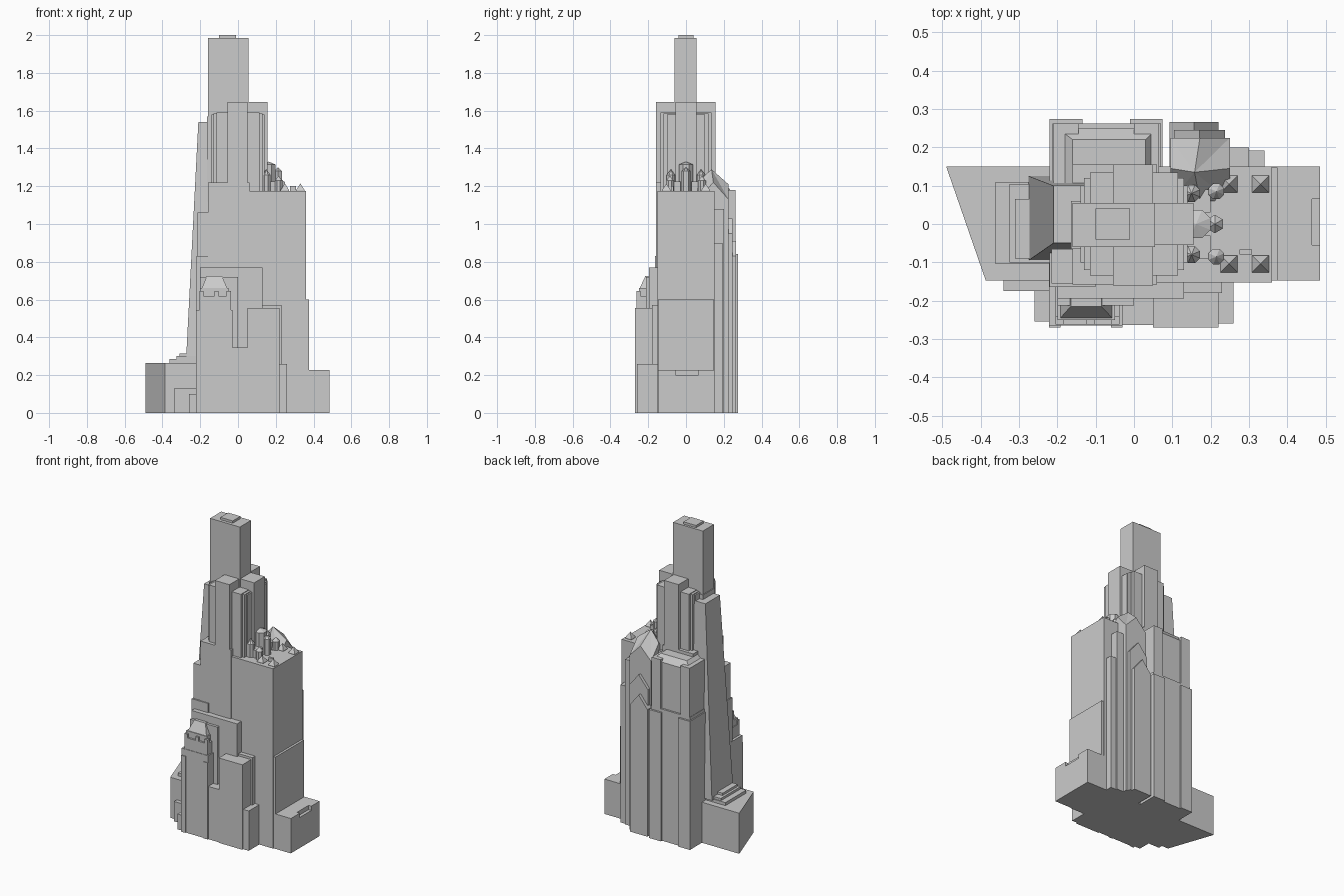
import bpy, math

if "Cube" in bpy.data.objects:
    bpy.data.objects.remove(bpy.data.objects["Cube"])


def mesh(name, verts, faces):
    me = bpy.data.meshes.new(name)
    me.from_pydata(verts, [], faces)
    me.update()
    ob = bpy.data.objects.new(name, me)
    bpy.context.collection.objects.link(ob)
    return ob


def loft(name, low, high):
    """Solid between two vertex rings (counter-clockwise from above)."""
    n = len(low)
    sides = [(i, (i + 1) % n, n + (i + 1) % n, n + i) for i in range(n)]
    return mesh(name, low + high, sides + [tuple(range(n))[::-1], tuple(range(n, 2 * n))])


def rect(x0, x1, y0, y1, z):
    return [(x0, y0, z), (x1, y0, z), (x1, y1, z), (x0, y1, z)]


def box(name, x0, x1, y0, y1, z1, z0=0.0):
    return loft(name, rect(x0, x1, y0, y1, z0), rect(x0, x1, y0, y1, z1))


def peak(name, ring, apex, z0):
    """Walls dropped from a ring to z0, roof planes fanned up to the apex."""
    n = len(ring)
    low = [(x, y, z0) for x, y, z in ring]
    faces = [(i, (i + 1) % n, n + (i + 1) % n, n + i) for i in range(n)]
    faces += [(n + i, n + (i + 1) % n, 2 * n) for i in range(n)]
    return mesh(name, low + ring + [apex], faces + [tuple(range(n))[::-1]])


def gabled(name, x0, x1, y0, y1, eaves, ridge):
    """Slab with a pointed top facing the back."""
    xm = (x0 + x1) / 2
    pts = [(x0, 0), (x1, 0), (x1, eaves), (xm, ridge), (x0, eaves)]
    return loft(name, [(x, y1, z) for x, z in pts][::-1], [(x, y0, z) for x, z in pts][::-1])


def turret(name, x, y, r, z0, z1, z2, sides=8):
    ring = [(x + r * math.cos(math.tau * (i + .5) / sides),
             y + r * math.sin(math.tau * (i + .5) / sides), z1) for i in range(sides)]
    return peak(name, ring, (x, y, z2), z0)


# Central tower and cross-shaped shoulders
box("top_tower", -.16, .055, -.06, .055, 1.985)
box("tower_cap", -.10, -.01, -.04, .04, 2.0, 1.98)
box("shoulder_front_back", -.055, .05, -.16, .155, 1.645)
box("shoulder_right", 0, .155, -.055, .055, 1.645)
for sx in (-1, 1):
    for sy in (-1, 1):
        for i, (w, d) in enumerate([(.115, .135), (.13, .12), (.14, .1)]):
            box("corner_pier", *sorted((sx * .04, sx * w)), *sorted((sy * .04, sy * d)),
                1.59 - .005 * i)

# Tapered left buttress
loft("left_buttress", rect(-.275, -.1, -.095, .125, .28), rect(-.21, -.1, -.05, .1, 1.54))
box("buttress_step", -.165, -.1, -.065, .06, 1.57)

# Main body
box("centre_body", -.16, .06, -.158, .155, 1.22)
box("left_body", -.215, -.1, -.155, -.05, 1.06)
box("left_body_low", -.22, -.1, -.165, .15, .83)
box("right_body", 0, .36, -.152, .15, 1.175)
box("right_step", .2, .375, -.148, .148, .6)

# Right annex with a notch in its parapet
box("right_annex", .3, .485, -.147, .15, .2)
box("annex_parapet_front", .36, .485, -.147, -.055, .228, .2)
box("annex_parapet_back", .36, .485, .065, .15, .228, .2)
box("annex_parapet_inner", .36, .465, -.055, .065, .228, .2)

# Left wedge base and its steps
wedge = [(-.387, -.147), (-.1, -.147), (-.1, .15), (-.49, .15)]
loft("left_wedge", [(x, y, 0) for x, y in wedge], [(x, y, .265) for x, y in wedge])
box("wedge_step_low", -.362, -.2, -.105, .11, .285)
box("wedge_step_high", -.325, -.2, -.1, .105, .3)
box("wedge_step_top", -.31, -.2, -.09, .065, .315)
box("left_plinth", -.34, -.2, -.175, -.1, .13)
box("left_plinth_front", -.26, -.2, -.255, -.15, .1)

# Front terraces
box("terrace_back", -.2, .13, -.195, -.1, .77)
box("terrace_left", -.2, 0, -.212, -.1, .72)
box("terrace_right", .1, .23, -.18, -.1, .57)
box("front_wall", -.05, .06, -.264, -.1, .345)
box("front_block", .05, .22, -.27, -.1, .555)
box("front_block_low", .2, .26, -.26, -.1, .26)

# Front turreted tower
box("front_tower", -.222, -.03, -.265, -.1, .545)
box("front_tower_mid", -.205, -.038, -.262, -.12, .62)
box("front_tower_top", -.2, -.05, -.25, -.13, .66)
for x in (-.205, -.125, -.06):
    box("front_tower_merlon", x, x + .022, -.262, -.24, .645, .6)
loft("front_tower_roof", rect(-.192, -.057, -.245, -.16, .66), rect(-.165, -.085, -.215, -.16, .725))
for x in (-.222, -.06):
    box("front_tower_buttress", x, x + .03, -.27, -.2, .5)

# Back left block with corner piers and chamfered roof
box("back_block", -.2, .06, 0, .25, 1.16)
loft("back_block_roof", rect(-.2, .06, .08, .25, 1.16), rect(-.16, .03, .08, .22, 1.2))
box("back_block_low", -.212, .07, 0, .262, .86)
for x0, x1 in ((-.22, -.135), (-.01, .075)):
    box("back_pier_low", x0, x1, .1, .274, .84)
    box("back_pier_high", x0 + .01, x1 - .01, .1, .262, 1.18)

# Gabled back tower with nested pointed slabs
star = [(.095, .06, 1.13), (.172, .06, 1.22), (.25, .06, 1.13), (.25, .145, 1.22),
        (.25, .225, 1.13), (.172, .225, 1.21), (.095, .225, 1.13), (.095, .145, 1.22)]
peak("gabled_tower", star, (.158, .135, 1.29), 0)
gabled("gable_slab_tall", .105, .237, .15, .245, .95, 1.03)
gabled("gable_slab_low", .093, .22, .15, .266, .83, .91)
box("back_right_pier", .22, .3, .1, .2, 1.08)
box("back_right_step", .25, .34, .1, .192, .9)

# Rooftop turrets
for sy in (-1, 1):
    for x in (.248, .33):
        turret("roof_pyramid", x, sy * .104, .031, 1.17, 1.18, 1.215, 4)
    turret("side_turret", .15, sy * .08, .024, 1.17, 1.26, 1.29)
    turret("outer_turret", .215, sy * .085, .022, 1.17, 1.23, 1.255)
    box("turret_wall", .13, .2, *sorted((sy * .03, sy * .09)), 1.225, 1.17)
turret("main_turret", .162, 0, .04, 1.17, 1.315, 1.33)
turret("hex_turret", .211, 0, .024, 1.17, 1.28, 1.3, 6)
box("roof_hut", .275, .308, -.08, -.066, 1.2, 1.17)
